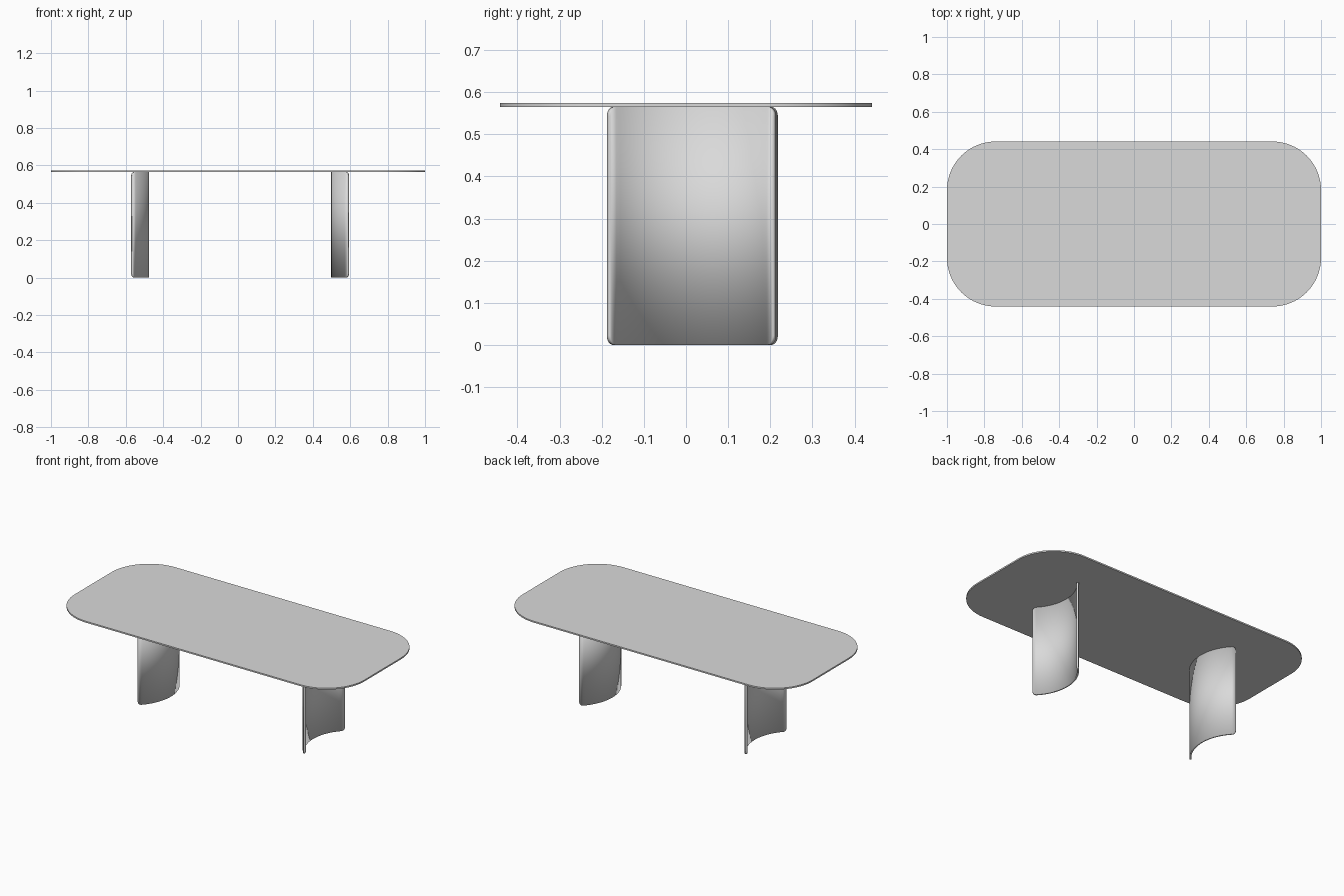
import bpy
import bmesh
from math import sin, cos, pi, sqrt, atan

cube = bpy.data.objects.get("Cube")
if cube:
    bpy.data.objects.remove(cube, do_unlink=True)

GREY = (0.7, 0.7, 0.7, 1)
grey = bpy.data.materials.new("light grey")
grey.use_nodes = True
grey.diffuse_color = GREY
grey.node_tree.nodes["Principled BSDF"].inputs["Base Color"].default_value = GREY

TOP, UNDER = 0.574, 0.565


def make_object(name, bm):
    mesh = bpy.data.meshes.new(name)
    bm.normal_update()
    bm.to_mesh(mesh)
    bm.free()
    mesh.materials.append(grey)
    obj = bpy.data.objects.new(name, mesh)
    bpy.context.collection.objects.link(obj)
    return obj


def smooth(obj):
    bpy.ops.object.select_all(action="DESELECT")
    obj.select_set(True)
    bpy.context.view_layer.objects.active = obj
    bpy.ops.object.shade_smooth_by_angle(angle=pi / 6)


def tabletop(half_x, half_y, radius, steps=16):
    """Thin slab with rounded corners."""
    bm = bmesh.new()
    outline = []
    for quarter, (sx, sy) in enumerate([(1, 1), (-1, 1), (-1, -1), (1, -1)]):
        for i in range(steps + 1):
            a = (quarter + i / steps) * pi / 2
            outline.append(bm.verts.new((sx * (half_x - radius) + radius * cos(a),
                                         sy * (half_y - radius) + radius * sin(a),
                                         UNDER)))
    face = bm.faces.new(outline)
    new = bmesh.ops.extrude_face_region(bm, geom=[face], use_keep_orig=True)
    top = [v for v in new["geom"] if isinstance(v, bmesh.types.BMVert)]
    bmesh.ops.translate(bm, vec=(0, 0, TOP - UNDER), verts=top)
    bmesh.ops.recalc_face_normals(bm, faces=bm.faces)
    smooth(make_object("tabletop", bm))


def curved_leg(name, side, bulge_x, centre_y, half_width=0.201, depth=0.092,
               thick=0.011, corner=0.022):
    """Upright panel bent to an arc, bulging toward the middle of the table."""
    sag = depth - thick * 0.3
    radius = (half_width ** 2 + sag ** 2) / (2 * sag)
    half_angle = 2 * atan(sag / half_width)
    length = radius * half_angle
    # Columns are packed at both ends to round the panel's corners
    ends = [corner * (1 - cos(i / 8 * pi / 2)) for i in range(8)]
    inner = length - corner
    columns = [-length + d for d in ends]
    columns += [inner * (i / 16 - 1) for i in range(33)]
    columns += [length - d for d in reversed(ends)]
    bm = bmesh.new()
    previous = None
    for s in columns:
        past = max(0, abs(s) - inner)
        cut = corner - sqrt(max(0, corner ** 2 - past ** 2))
        a = s / radius
        x = side * (bulge_x + radius * (1 - cos(a)))
        y = centre_y + radius * sin(a)
        pair = [bm.verts.new((x, y, z)) for z in (cut, UNDER - cut)]
        if previous:
            quad = [previous[0], pair[0], pair[1], previous[1]]
            # Normals face the bulging side, so thickness grows inward
            bm.faces.new(quad if side < 0 else quad[::-1])
        previous = pair
    leg = make_object(name, bm)
    solid = leg.modifiers.new("thickness", "SOLIDIFY")
    solid.thickness = thick
    solid.offset = -1
    smooth(leg)


tabletop(1.0, 0.441, 0.26)
curved_leg("left_leg", 1, 0.498, 0.013)
curved_leg("right_leg", -1, 0.475, 0.017)
